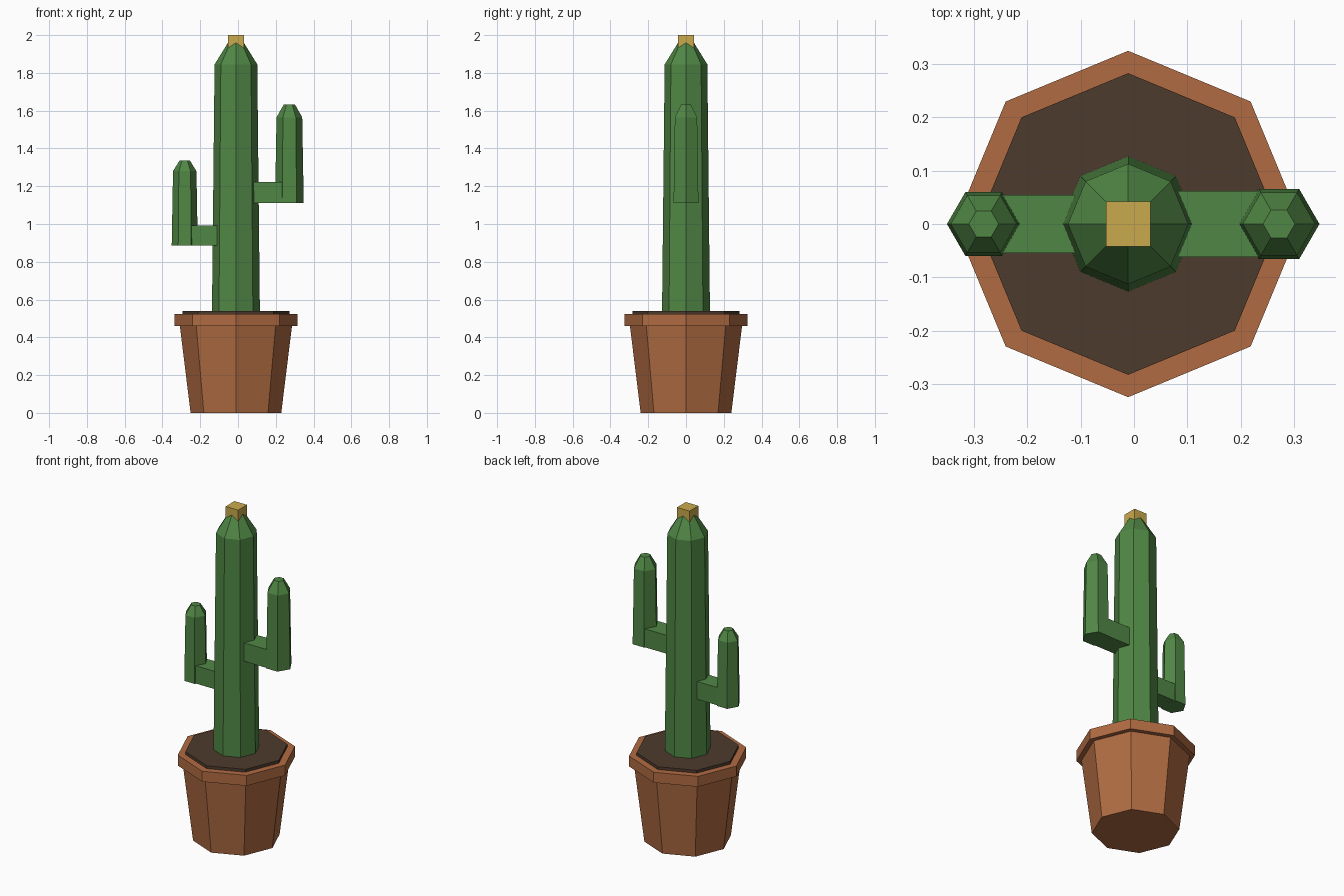
import bpy, bmesh, math

if "Cube" in bpy.data.objects:
    bpy.data.objects.remove(bpy.data.objects["Cube"])


def srgb_material(name, rgb):
    mat = bpy.data.materials.new(name)
    lin = [(c / 12.92 if c <= 0.04045 else ((c + 0.055) / 1.055) ** 2.4) for c in rgb]
    mat.diffuse_color = (*lin, 1.0)
    mat.use_nodes = True
    mat.node_tree.nodes["Principled BSDF"].inputs["Base Color"].default_value = mat.diffuse_color
    return mat


TERRACOTTA = srgb_material("terracotta", (0.69, 0.42, 0.26))
SOIL = srgb_material("dark soil", (0.305, 0.23, 0.18))
GREEN = srgb_material("cactus green", (0.315, 0.53, 0.27))
YELLOW = srgb_material("flower yellow", (0.79, 0.665, 0.30))


def finish(name, bm, mat):
    bmesh.ops.recalc_face_normals(bm, faces=bm.faces[:])
    mesh = bpy.data.meshes.new(name)
    bm.to_mesh(mesh)
    bm.free()
    mesh.materials.append(mat)
    obj = bpy.data.objects.new(name, mesh)
    bpy.context.collection.objects.link(obj)
    return obj


def turned(name, x, sides, profile, mat):
    """Closed faceted solid around a vertical axis; profile holds (radius, z)."""
    bm = bmesh.new()
    rings = []
    for r, z in profile:
        angles = [2 * math.pi * i / sides for i in range(sides)]
        rings.append([bm.verts.new((x + r * math.cos(a), r * math.sin(a), z)) for a in angles])
    for lo, hi in zip(rings, rings[1:]):
        for i in range(sides):
            j = (i + 1) % sides
            bm.faces.new((lo[i], lo[j], hi[j], hi[i]))
    bm.faces.new(rings[0][::-1])
    bm.faces.new(rings[-1])
    return finish(name, bm, mat)


def box(name, x0, x1, half_y, z0, z1, mat):
    bm = bmesh.new()
    bmesh.ops.create_cube(bm, size=1)
    for v in bm.verts:
        v.co = (x1 if v.co.x > 0 else x0,
                half_y if v.co.y > 0 else -half_y,
                z1 if v.co.z > 0 else z0)
    return finish(name, bm, mat)


CX = -0.011  # axis of pot and trunk

# Pot, rim and soil
turned("pot", CX, 8, [(0.24, 0), (0.298, 0.47)], TERRACOTTA)
turned("pot_rim", CX, 8, [(0.325, 0.46), (0.325, 0.523)], TERRACOTTA)
turned("soil", CX, 8, [(0.283, 0.50), (0.283, 0.54)], SOIL)

# Trunk with tapered tip, and flower
turned("trunk", CX, 8, [(0.127, 0.52), (0.113, 1.845), (0.04, 1.963)], GREEN)
box("flower", CX - 0.042, CX + 0.042, 0.042, 1.92, 2.0, YELLOW)

# Arms: name, centre x, base radius, shoulder radius, tip radius, bar half width, heights
for side, x, r0, r1, r2, w, z0, zbar, z1, z2 in (
        ("right", 0.272, 0.076, 0.068, 0.030, 0.062, 1.11, 1.222, 1.565, 1.632),
        ("left", -0.282, 0.069, 0.062, 0.028, 0.054, 0.885, 0.993, 1.28, 1.335)):
    turned(side + "_arm", x, 6, [(r0, z0), (r1, z1), (r2, z2)], GREEN)
    box(side + "_arm_joint", min(x, CX), max(x, CX), w, z0 + 0.001, zbar, GREEN)
